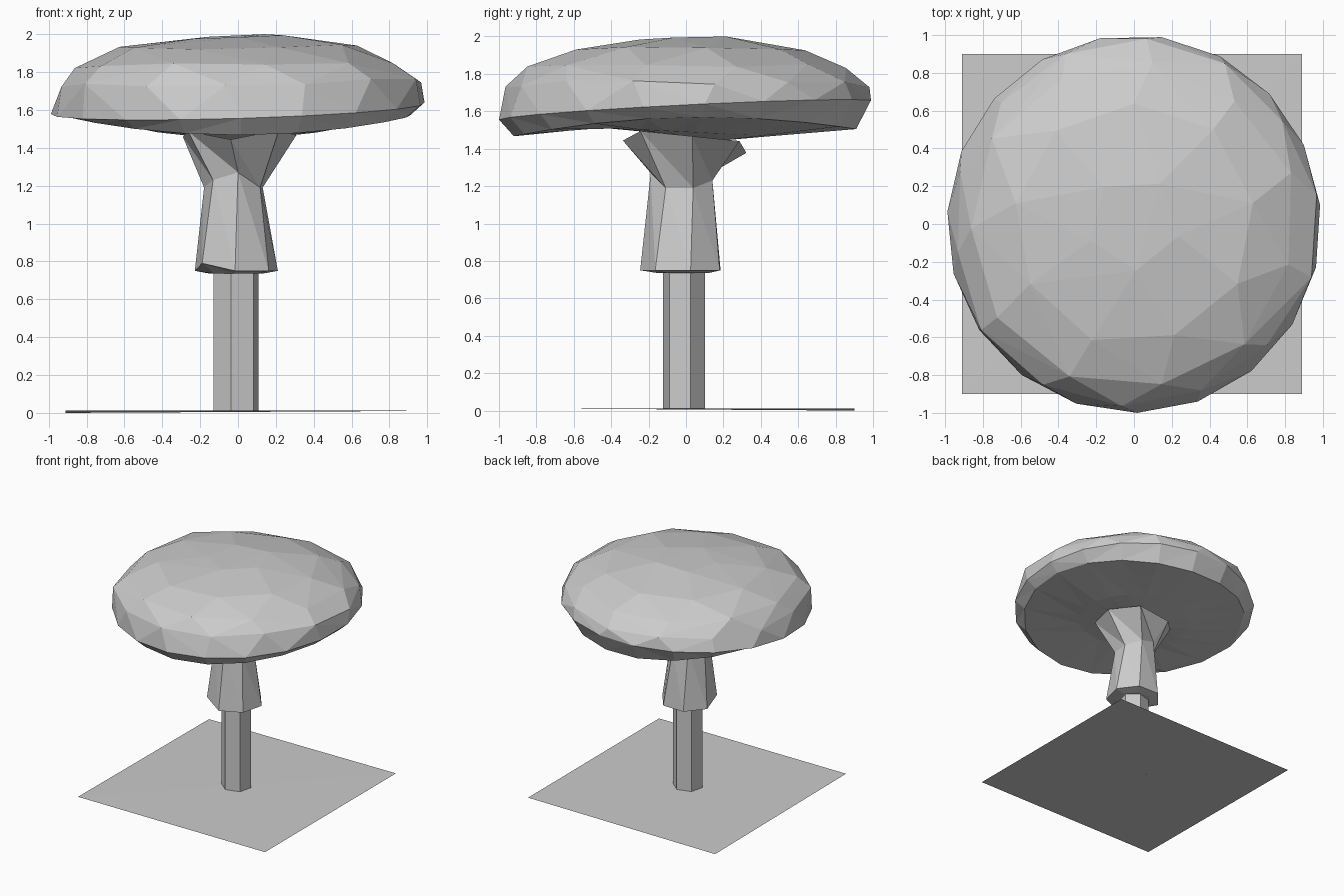
import bpy, bmesh, math, random
from mathutils import Vector

random.seed(4)
if "Cube" in bpy.data.objects:
    bpy.data.objects.remove(bpy.data.objects["Cube"])

grey = bpy.data.materials.new("light_grey")
grey.use_nodes = True
grey.diffuse_color = (0.6, 0.6, 0.6, 1)
grey.node_tree.nodes["Principled BSDF"].inputs["Base Color"].default_value = (0.6, 0.6, 0.6, 1)


def finish(bm, name):
    """Turn a bmesh into a flat shaded object."""
    bmesh.ops.recalc_face_normals(bm, faces=bm.faces)
    mesh = bpy.data.meshes.new(name)
    bm.to_mesh(mesh)
    bm.free()
    mesh.materials.append(grey)
    obj = bpy.data.objects.new(name, mesh)
    bpy.context.collection.objects.link(obj)


def ring(bm, sides, rx, ry, height, turn=0.0, cx=0.0, cy=0.0):
    """Add a ring of vertices; height is a function of x, y and index."""
    verts = []
    for i in range(sides):
        a = turn + math.tau * i / sides
        x, y = cx + rx * math.cos(a), cy + ry * math.sin(a)
        verts.append(bm.verts.new((x, y, height(x, y, i))))
    return verts


def loft(bm, rings):
    """Join rings of equal count with triangles and close both ends."""
    for low, high in zip(rings, rings[1:]):
        n = len(low)
        for i in range(n):
            j = (i + 1) % n
            bm.faces.new((low[i], low[j], high[i]))
            bm.faces.new((low[j], high[j], high[i]))
    bm.faces.new(rings[0])
    bm.faces.new(rings[-1])


# Cap: faceted dome wrapped around uneven rings
bm = bmesh.new()
rim = ring(bm, 19, 0.99, 1.0, lambda x, y, i: 1.605 + 0.05 * y + 0.03 * x, 0.1)
for scale, z, sides in ((0.965, 1.74, 14), (0.86, 1.84, 11), (0.64, 1.935, 9), (0.25, 1.985, 5)):
    dome = ring(bm, sides, scale, scale, lambda x, y, i: z + 0.015 * x, scale * 9)
    for v in dome:
        shift = 1 + random.uniform(-0.025, 0.025)
        v.co.x *= shift
        v.co.y *= shift
        v.co.z = min(2.0, v.co.z + random.uniform(-0.015, 0.015))
max(bm.verts, key=lambda v: v.co.z).co.z = 2.0
bmesh.ops.convex_hull(bm, input=bm.verts)
rim_set = set(rim)
flat = [f for f in bm.faces if all(v in rim_set for v in f.verts)]
bmesh.ops.delete(bm, geom=flat, context='FACES')
bmesh.ops.delete(bm, geom=[v for v in bm.verts if not v.link_faces], context='VERTS')

# Cap underside: lip turned inward, then a shallow hollow at the front
undersides = (
    (0.92, lambda x, y: 1.485 + 0.1 * x * x + 0.02 * y),
    (0.5, lambda x, y: 1.49 - 0.05 * y),
    (0.4, lambda x, y: 1.465 - 0.12 * y),
)
for scale, height in undersides:
    edges = [e for e in bm.edges if e.is_boundary]
    new = bmesh.ops.extrude_edge_only(bm, edges=edges)["geom"]
    for v in (g for g in new if isinstance(g, bmesh.types.BMVert)):
        v.co.x *= scale
        v.co.y *= scale
        v.co.z = height(v.co.x, v.co.y)
bmesh.ops.holes_fill(bm, edges=[e for e in bm.edges if e.is_boundary], sides=0)
bmesh.ops.triangulate(bm, faces=bm.faces)
finish(bm, "cap")

# Upper stem: skirt, narrow neck and a flare reaching the cap
bm = bmesh.new()
loft(bm, [
    ring(bm, 7, 0.14, 0.14, lambda x, y, i: 0.735, 0.2, -0.01, -0.01),
    ring(bm, 7, 0.225, 0.225, lambda x, y, i: 0.75 + 0.04 * (i == 4), 0.2, -0.01, -0.02),
    ring(bm, 7, 0.16, 0.17, lambda x, y, i: 1.19 + 0.04 * (i % 3), 0.35, -0.02, -0.02),
    ring(bm, 7, 0.31, 0.34, lambda x, y, i: 1.47 - 0.06 * (i in (2, 5)) - 0.1 * y, 0.1),
])
finish(bm, "upper_stem")

# Lower stem
bm = bmesh.new()
loft(bm, [
    ring(bm, 6, 0.125, 0.115, lambda x, y, i: z, 0.3, -0.01, -0.01)
    for z in (0.01, 0.76)
])
finish(bm, "lower_stem")

# Ground sheet
bm = bmesh.new()
corners = ((-0.91, -0.9, 0.012), (0.89, -0.9, 0.012), (0.89, 0.9, 0.01), (-0.91, 0.9, 0.0))
bm.faces.new([bm.verts.new(Vector(c)) for c in corners])
bmesh.ops.triangulate(bm, faces=bm.faces)
finish(bm, "ground_sheet")
for f in bpy.data.objects["ground_sheet"].data.polygons:
    if f.normal.z < 0:
        f.flip()
